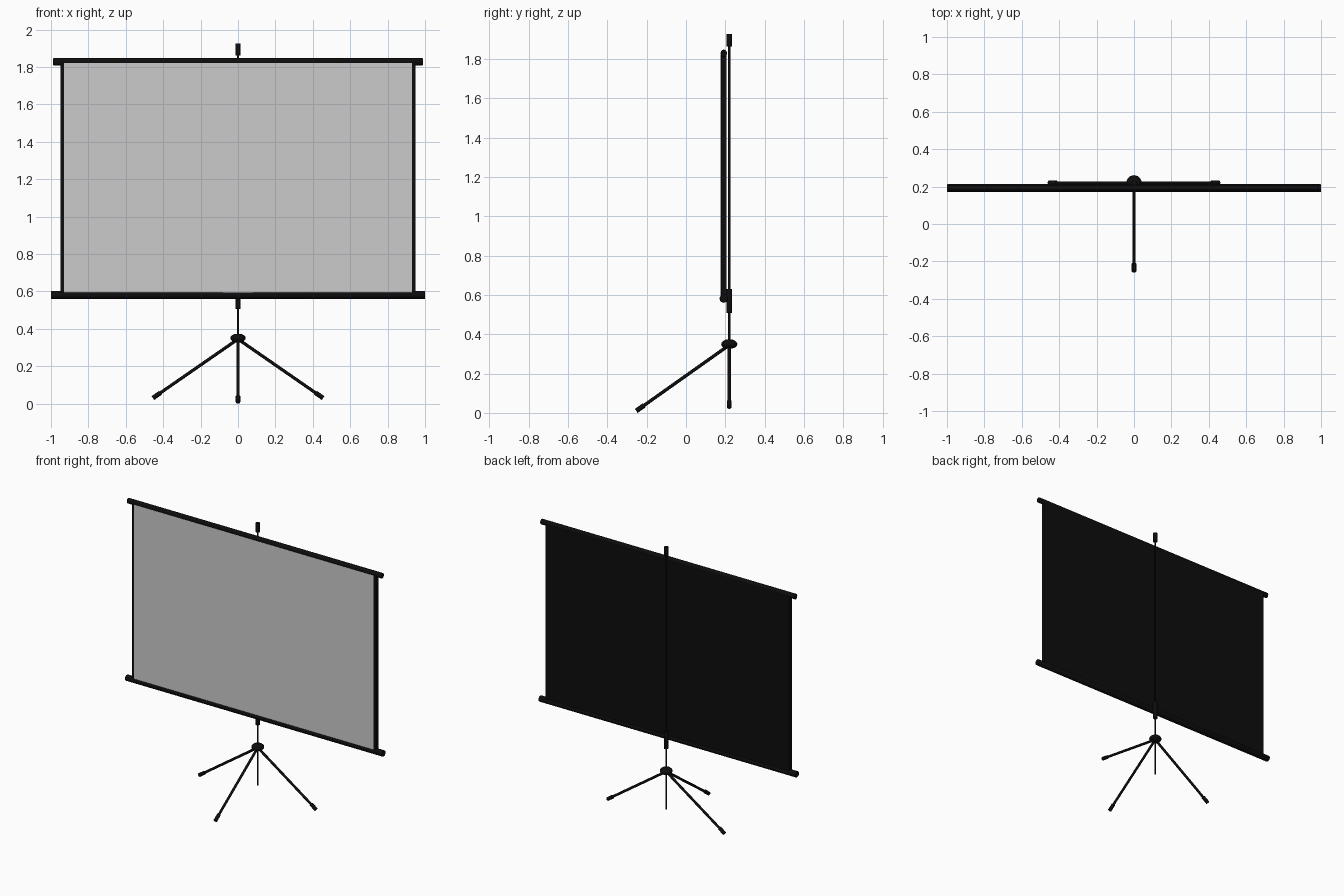
import bpy, bmesh, math
from mathutils import Vector, Matrix

if "Cube" in bpy.data.objects:
    bpy.data.objects.remove(bpy.data.objects["Cube"])

black = bpy.data.materials.new("black")
black.diffuse_color = (0.004, 0.004, 0.004, 1)
black.use_nodes = True
black.node_tree.nodes["Principled BSDF"].inputs["Base Color"].default_value = black.diffuse_color
POLE_Y = 0.22
SCREEN_Y = 0.192


def finish(name, bm, mat=black, smooth=True):
    bmesh.ops.recalc_face_normals(bm, faces=bm.faces)
    mesh = bpy.data.meshes.new(name)
    bm.to_mesh(mesh)
    bm.free()
    obj = bpy.data.objects.new(name, mesh)
    bpy.context.collection.objects.link(obj)
    if mat:
        mesh.materials.append(mat)
    if smooth:
        bpy.ops.object.select_all(action='DESELECT')
        obj.select_set(True)
        bpy.context.view_layer.objects.active = obj
        bpy.ops.object.shade_smooth_by_angle(angle=math.radians(40))
    return obj


def rod(name, a, b, r, sides=20, squash=1.0, bevel=0.0):
    """Capped cylinder from a to b, optionally narrowed along y."""
    a, b = Vector(a), Vector(b)
    d = b - a
    bm = bmesh.new()
    bmesh.ops.create_cone(bm, cap_ends=True, segments=sides, radius1=r, radius2=r, depth=d.length)
    if bevel:
        rims = [e for e in bm.edges if abs(e.verts[0].co.z - e.verts[1].co.z) < 1e-6]
        bmesh.ops.bevel(bm, geom=rims, offset=bevel, segments=2, profile=0.5, affect='EDGES')
    rot = Vector((0, 0, 1)).rotation_difference(d).to_matrix().to_4x4()
    bm.transform(Matrix.Translation((a + b) / 2) @ Matrix.Diagonal((1, squash, 1, 1)) @ rot)
    return finish(name, bm)


def box(name, lo, hi, mat=black):
    lo, hi = Vector(lo), Vector(hi)
    bm = bmesh.new()
    bmesh.ops.create_cube(bm, size=1)
    bm.transform(Matrix.Translation((lo + hi) / 2) @ Matrix.Diagonal((*(hi - lo), 1)))
    return finish(name, bm, mat, smooth=False)


def lathe(name, profile, centre, sides=24):
    bm = bmesh.new()
    verts = [bm.verts.new((r, 0, z)) for r, z in profile]
    edges = [bm.edges.new(p) for p in zip(verts, verts[1:])]
    bmesh.ops.spin(bm, geom=verts + edges, axis=(0, 0, 1), cent=(0, 0, 0),
                   angle=math.tau, steps=sides)
    bmesh.ops.remove_doubles(bm, verts=bm.verts, dist=1e-5)
    bm.transform(Matrix.Translation(centre))
    return finish(name, bm)


# screen: black backing with side borders, grey projection surface in front
box("screen_backing", (-0.948, 0.178, 0.585), (0.948, 0.207, 1.825))
box("projection_surface", (-0.931, 0.1765, 0.59), (0.931, 0.18, 1.82), mat=None)

# top rail and roller housing at the bottom
rod("top_rail", (-0.99, SCREEN_Y, 1.828), (0.99, SCREEN_Y, 1.828), 0.019, 24, 0.85, 0.003)
rod("roller_housing", (-1, SCREEN_Y, 0.581), (1, SCREEN_Y, 0.581), 0.021, 24, 1.0, 0.003)

# central pole, its top cap and the sliding clamp
rod("pole", (0, POLE_Y, 0.08), (0, POLE_Y, 1.9), 0.006, 16)
rod("pole_cap", (0, POLE_Y, 1.862), (0, POLE_Y, 1.926), 0.0145, 20, 1.0, 0.002)
rod("housing_clamp", (0, POLE_Y, 0.507), (0, POLE_Y, 0.63), 0.0145, 20, 1.0, 0.002)

# tripod hub
lathe("tripod_hub", [(0, 0.024), (0.016, 0.023), (0.030, 0.017), (0.039, 0.008), (0.041, 0),
                     (0.039, -0.008), (0.030, -0.017), (0.016, -0.023), (0, -0.024)],
      (0, POLE_Y, 0.35))

# three legs with thicker rubber feet
hub = Vector((0, POLE_Y, 0.345))
for side, tip in (("left", (-0.455, POLE_Y, 0.03)), ("right", (0.455, POLE_Y, 0.03)),
                  ("front", (0, -0.253, 0.010))):
    tip = Vector(tip)
    d = (tip - hub).normalized()
    rod(side + "_leg", hub + d * 0.015, tip - d * 0.01, 0.0085, 16)
    rod(side + "_foot", tip - d * 0.05, tip, 0.0125, 16, 1.0, 0.001)
